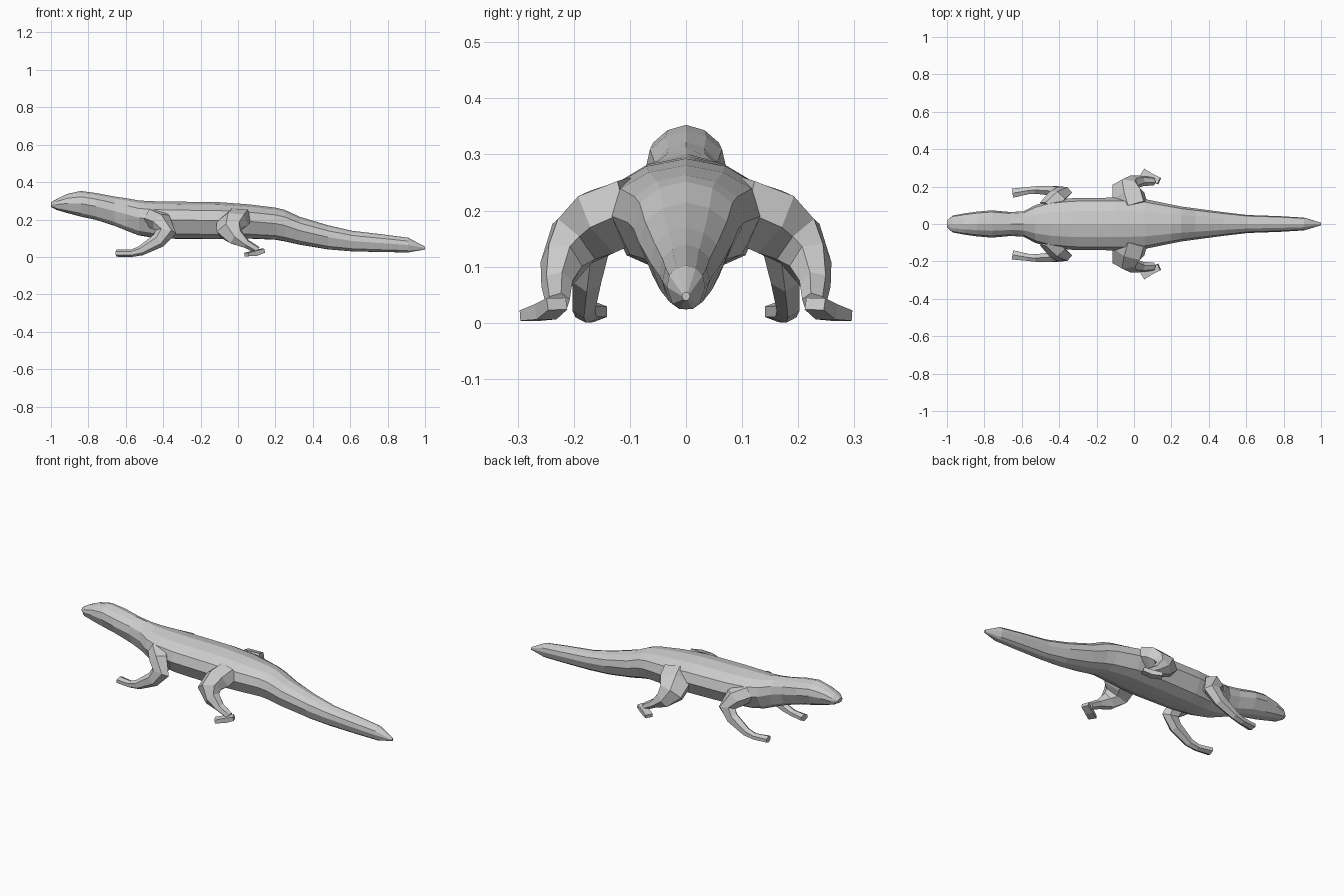
import bpy, bmesh, math
from mathutils import Vector

skin = bpy.data.materials.new("grey skin")
skin.diffuse_color = (0.6, 0.6, 0.6, 1)


def loft(name, rings):
    """Skin a list of closed rings and cap both ends."""
    bm = bmesh.new()
    loops = [[bm.verts.new(p) for p in ring] for ring in rings]
    n = len(loops[0])
    for a, b in zip(loops, loops[1:]):
        for i in range(n):
            j = (i + 1) % n
            bm.faces.new((a[i], a[j], b[j], b[i]))
    bm.faces.new(loops[0])
    bm.faces.new(loops[-1])
    bmesh.ops.recalc_face_normals(bm, faces=bm.faces)
    me = bpy.data.meshes.new(name)
    bm.to_mesh(me)
    bm.free()
    me.materials.append(skin)
    ob = bpy.data.objects.new(name, me)
    bpy.context.collection.objects.link(ob)
    return ob


def body_ring(x, w, top, bot, low):
    """Ridged back, bulging flanks and a flat belly of width factor low."""
    half = [(0, 1), (0.5, 0.93), (0.88, 0.77), (1, 0.5), (low, 0.12), (low * 0.5, 0)]
    pts = half + [(0, -0.01)] + [(-y, z) for y, z in half[:0:-1]]
    return [(x, y * w, bot + z * (top - bot)) for y, z in pts]


# Head, trunk and tail: x, half width, top, bottom, belly width factor
sections = [
    (-1.0, 0.018, 0.292, 0.268, 0.8), (-0.97, 0.045, 0.31, 0.252, 0.8),
    (-0.91, 0.056, 0.338, 0.235, 0.75), (-0.84, 0.066, 0.353, 0.217, 0.7),
    (-0.76, 0.073, 0.342, 0.2, 0.65), (-0.66, 0.064, 0.323, 0.168, 0.7),
    (-0.59, 0.068, 0.313, 0.14, 0.72), (-0.53, 0.1, 0.302, 0.117, 0.65),
    (-0.45, 0.125, 0.298, 0.104, 0.68), (-0.33, 0.138, 0.296, 0.099, 0.72),
    (-0.1, 0.141, 0.293, 0.097, 0.75), (0.06, 0.133, 0.281, 0.1, 0.75),
    (0.2, 0.104, 0.264, 0.094, 0.72), (0.25, 0.094, 0.252, 0.085, 0.72),
    (0.33, 0.083, 0.215, 0.067, 0.72), (0.48, 0.063, 0.17, 0.042, 0.72),
    (0.61, 0.048, 0.14, 0.031, 0.72), (0.78, 0.042, 0.12, 0.027, 0.72),
    (0.91, 0.034, 0.103, 0.025, 0.72), (1.0, 0.007, 0.055, 0.04, 0.72),
]
loft("body", [body_ring(*s) for s in sections])


def limb(name, path, side_hint, sides=6):
    """Path entries: centre, half size across the hint, other half size."""
    for tag, m in (("left", 1), ("right", -1)):
        rings = []
        for i, (c, a, b) in enumerate(path):
            c = Vector(c)
            before = Vector(path[max(i - 1, 0)][0])
            after = Vector(path[min(i + 1, len(path) - 1)][0])
            t = (after - before).normalized()
            u = Vector(side_hint)
            u = (u - t * u.dot(t)).normalized()
            v = t.cross(u)
            ring = []
            for k in range(sides):
                ang = 2 * math.pi * (k + 0.5) / sides
                p = c + u * a * math.cos(ang) * 1.1 + v * b * math.sin(ang) * 1.1
                ring.append((p.x, p.y * m, max(p.z, 0)))
            rings.append(ring)
        loft(tag + "_" + name, rings)


# Front legs: shoulder, elbow and forearm sweeping forward to the foot
limb("front_leg", [
    ((-0.46, 0.08, 0.215), 0.05, 0.05),
    ((-0.41, 0.135, 0.185), 0.052, 0.052),
    ((-0.385, 0.168, 0.135), 0.033, 0.05),
    ((-0.425, 0.177, 0.088), 0.027, 0.037),
    ((-0.52, 0.182, 0.033), 0.021, 0.024),
    ((-0.57, 0.178, 0.02), 0.02, 0.018),
    ((-0.65, 0.165, 0.02), 0.026, 0.017),
], (0, 1, 0))

# Hind legs: broad thigh, bent knee and shank running back to the heel
limb("hind_leg", [
    ((-0.01, 0.085, 0.205), 0.085, 0.055),
    ((-0.03, 0.15, 0.18), 0.085, 0.058),
    ((-0.045, 0.2, 0.145), 0.068, 0.048),
    ((-0.01, 0.222, 0.105), 0.045, 0.035),
    ((0.045, 0.23, 0.07), 0.022, 0.026),
    ((0.105, 0.228, 0.036), 0.018, 0.02),
], (0.9, 0.2, 0.3))

# Hind feet splayed outward and forward
limb("hind_foot", [
    ((0.135, 0.23, 0.034), 0.024, 0.014),
    ((0.09, 0.25, 0.02), 0.026, 0.018),
    ((0.045, 0.278, 0.013), 0.027, 0.012),
], (0.5, 0.85, 0), 4)

# Ground contact and centring
obs = list(bpy.context.scene.objects)
low = min(v.co.z for o in obs for v in o.data.vertices)
for o in obs:
    for v in o.data.vertices:
        v.co.z -= low
